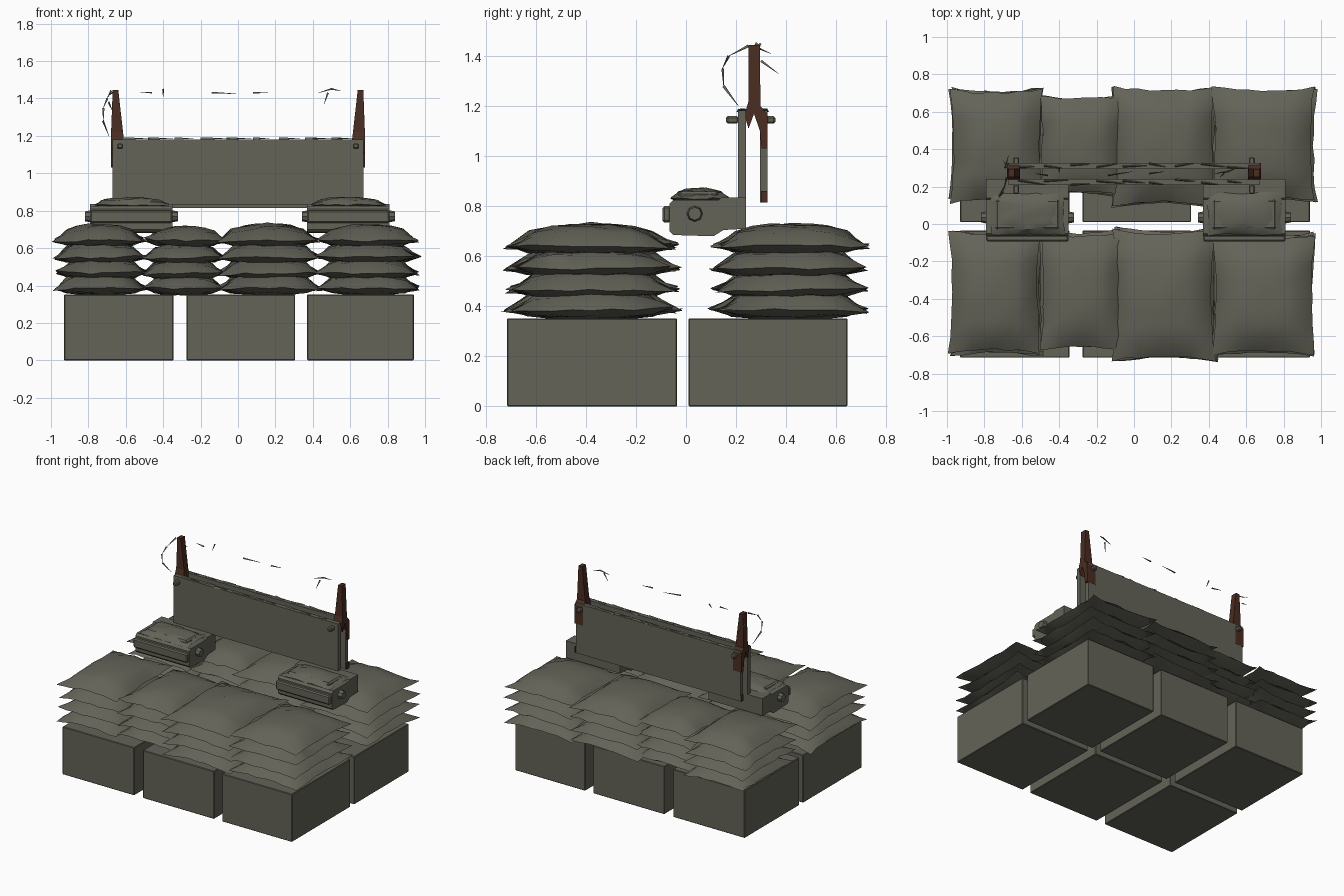
import bpy, bmesh, math, random
from mathutils import Vector

random.seed(4)
if "Cube" in bpy.data.objects:
    bpy.data.objects.remove(bpy.data.objects["Cube"], do_unlink=True)


def material(name, rgb):
    m = bpy.data.materials.new(name)
    m.use_nodes = True
    m.diffuse_color = (*rgb, 1)
    bsdf = next(n for n in m.node_tree.nodes if n.type == 'BSDF_PRINCIPLED')
    bsdf.inputs["Base Color"].default_value = (*rgb, 1)
    return m


GREY = material("olive grey", (0.127, 0.125, 0.098))
BROWN = material("dark brown", (0.068, 0.026, 0.016))


def finish(bm, name, mat=GREY, smooth=None):
    bmesh.ops.recalc_face_normals(bm, faces=bm.faces)
    mesh = bpy.data.meshes.new(name)
    bm.to_mesh(mesh)
    bm.free()
    mesh.materials.append(mat)
    if smooth:
        mesh.shade_smooth()
        mesh.set_sharp_from_angle(angle=math.radians(smooth))
    ob = bpy.data.objects.new(name, mesh)
    bpy.context.collection.objects.link(ob)
    return ob


def add_box(name, x, y, z, mat=GREY, bevel=0.0):
    bm = bmesh.new()
    bmesh.ops.create_cube(bm, size=1)
    for v in bm.verts:
        v.co = [lo + (c + 0.5) * (hi - lo) for c, (lo, hi) in zip(v.co, (x, y, z))]
    if bevel:
        bmesh.ops.bevel(bm, geom=bm.edges[:], offset=bevel, segments=1, affect='EDGES')
    return finish(bm, name, mat)


def extrude_profile(name, profile, x0, x1, mat=GREY):
    """Extrude a (y, z) outline along x."""
    bm = bmesh.new()
    face = bm.faces.new([bm.verts.new((x0, y, z)) for y, z in profile])
    ext = bmesh.ops.extrude_face_region(bm, geom=[face])
    bmesh.ops.translate(bm, vec=(x1 - x0, 0, 0),
                        verts=[g for g in ext["geom"] if isinstance(g, bmesh.types.BMVert)])
    return finish(bm, name, mat)


def add_pillow(name, x, y, seam, up, down, sag=0.07, rough=0.006, flare=0.012):
    """Stuffed bag: two bulging grids joined at a seam, with pulled-out corners."""
    bm = bmesh.new()
    cx, cy = sum(x) / 2, sum(y) / 2
    hx, hy = (x[1] - x[0]) / 2, (y[1] - y[0]) / 2
    lift = {(a, b): random.uniform(-flare, flare) for a in (-1, 1) for b in (-1, 1)}
    rim = {}
    for height in (up, -down):
        grid = bmesh.ops.create_grid(bm, x_segments=8, y_segments=8, size=1)
        for v in grid["verts"]:
            u, w = v.co.x, v.co.y
            key = (round(u, 2), round(w, 2))
            puff = (max(0, 1 - u * u) * max(0, 1 - w * w)) ** 0.5
            on_rim = max(abs(u), abs(w)) > 0.99
            if on_rim and key in rim:
                v.co = rim[key]
                continue
            corner = lift[(1 if u > 0 else -1, 1 if w > 0 else -1)] * abs(u * w) ** 2
            v.co = (cx + hx * u * (1 - sag * (1 - w * w)),
                    cy + hy * w * (1 - sag * (1 - u * u)),
                    seam + corner + height * puff)
            v.co += Vector([random.uniform(-rough, rough) for _ in range(3)])
            if on_rim:
                rim[key] = v.co.copy()
    bmesh.ops.remove_doubles(bm, verts=bm.verts[:], dist=0.0001)
    return finish(bm, name, smooth=35)


def add_shard(name, a, b, radius=0.007):
    """Thin pointed sliver from a to b."""
    a, b = Vector(a), Vector(b)
    bm = bmesh.new()
    bmesh.ops.create_cone(bm, cap_ends=True, segments=3, radius1=radius, radius2=0.001,
                          depth=(b - a).length)
    bm.transform((b - a).to_track_quat('Z', 'Y').to_matrix().to_4x4())
    bmesh.ops.translate(bm, vec=(a + b) / 2, verts=bm.verts[:])
    return finish(bm, name)


# Base blocks, three across and two deep
for y in ((-0.715, -0.035), (0.01, 0.645)):
    for x in ((-0.93, -0.345), (-0.275, 0.305), (0.37, 0.94)):
        add_box("base_block", x, y, (0, 0.352), bevel=0.004)

# Sandbags: column limits in x, then y limits of the front and back stacks
columns = [
    ((-0.98, -0.49), (-0.70, -0.04), (0.12, 0.73), 0.090),
    ((-0.51, -0.07), (-0.67, -0.04), (0.15, 0.68), 0.078),
    ((-0.11, 0.44), (-0.73, -0.02), (0.10, 0.73), 0.092),
    ((0.42, 0.97), (-0.70, -0.05), (0.12, 0.73), 0.090),
]
for x, front, back, up in columns:
    for stack, y in (("front", front), ("back", back)):
        for seam in (0.385, 0.465, 0.55, 0.64):
            j = [random.uniform(-0.012, 0.012) for _ in range(3)]
            add_pillow(stack + "_sandbag", (x[0] + j[0], x[1] + j[0]),
                       (y[0] + j[1], y[1] + j[2]), seam, up, 0.035)

# Equipment cases resting across the gap between the stacks
case_profile = [(-0.065, 0.70), (-0.05, 0.685), (0.11, 0.68), (0.15, 0.705), (0.24, 0.71),
                (0.24, 0.835), (0.14, 0.835), (0.13, 0.825), (-0.05, 0.825), (-0.065, 0.81)]
for name, cx in (("right", -0.57), ("left", 0.59)):
    extrude_profile(name + "_case_body", case_profile, cx - 0.22, cx + 0.22)
    add_box(name + "_case_lip", (cx - 0.22, cx + 0.22), (-0.094, -0.06), (0.735, 0.80), bevel=0.008)
    add_pillow(name + "_case_cover", (cx - 0.20, cx + 0.20), (-0.06, 0.17), 0.832, 0.04, 0.02,
               sag=0.03, rough=0.005, flare=0.004)
    add_box(name + "_case_lid", (cx - 0.17, cx + 0.17), (-0.03, 0.13), (0.82, 0.858), bevel=0.01)
    for side in (-1, 1):
        bm = bmesh.new()
        bmesh.ops.create_cone(bm, cap_ends=True, segments=8, radius1=0.032, radius2=0.026, depth=0.03)
        bm.transform(Vector((side, 0, 0)).to_track_quat('Z', 'Y').to_matrix().to_4x4())
        bmesh.ops.translate(bm, vec=(cx + side * 0.234, 0.035, 0.77), verts=bm.verts[:])
        finish(bm, name + "_case_knob")

# Two parallel boards with ragged top edges and corner bolts
for name, y, bolt_y in (("front", (0.208, 0.24), (0.16, 0.21)), ("back", (0.295, 0.325), (0.32, 0.357))):
    bottom = 0.83 if name == "front" else 0.815
    add_box(name + "_board", (-0.67, 0.67), y, (bottom, 1.182))
    for i in range(9):
        sx = -0.62 + i * 0.14
        add_shard(name + "_board_splinter", (sx, random.uniform(*y), 1.182),
                  (sx + random.uniform(0.06, 0.16), random.uniform(*y), 1.188), 0.009)
    for x in (-0.63, 0.63):
        add_box(name + "_bolt", (x - 0.016, x + 0.016), bolt_y, (1.13, 1.16), bevel=0.007)

# Forked posts clamped over the board ends, leaning in toward a thin top
post_profile = [(0.25, 1.445), (0.295, 1.445), (0.298, 1.20), (0.325, 1.17), (0.326, 1.03),
                (0.302, 1.03), (0.296, 1.10), (0.272, 1.17), (0.25, 1.11), (0.238, 1.15),
                (0.238, 1.18), (0.25, 1.22)]
for name, side in (("right", -1), ("left", 1)):
    post = extrude_profile(name + "_post", post_profile, 0.61, 0.68, BROWN)
    for v in post.data.vertices:
        t = min(1, max(0, (v.co.z - 1.18) / 0.265))
        inner = 0.61 + 0.03 * t
        outer = 0.68 - 0.01 * t
        v.co.x = side * (inner if v.co.x < 0.645 else outer)
    if side < 0:
        post.data.flip_normals()
    add_box(name + "_post_foot", (side * 0.675 - 0.004, side * 0.675 + 0.004),
            (0.30, 0.325), (0.815, 0.86), BROWN)

# Broken wire fragments: loops by the posts and pieces spanning between them
loop = [(-0.68, 0.25, 1.44), (-0.70, 0.17, 1.40), (-0.72, 0.145, 1.35),
        (-0.72, 0.15, 1.28), (-0.69, 0.21, 1.20)]
for a, b in zip(loop, loop[1:]):
    add_shard("wire_loop", a, b)
for a, b in [
    ((-0.66, 0.27, 1.44), (-0.70, 0.34, 1.41)), ((-0.69, 0.30, 1.38), (-0.67, 0.37, 1.33)),
    ((0.50, 0.28, 1.45), (0.43, 0.27, 1.43)), ((0.50, 0.28, 1.45), (0.55, 0.30, 1.44)),
    ((0.48, 0.27, 1.43), (0.46, 0.25, 1.37)), ((-0.40, 0.30, 1.45), (-0.40, 0.27, 1.41)),
    ((-0.14, 0.26, 1.43), (-0.01, 0.28, 1.425)), ((0.08, 0.27, 1.43), (0.16, 0.28, 1.43)),
    ((-0.46, 0.26, 1.43), (-0.53, 0.27, 1.435)),
]:
    add_shard("wire_fragment", a, b, 0.006)
